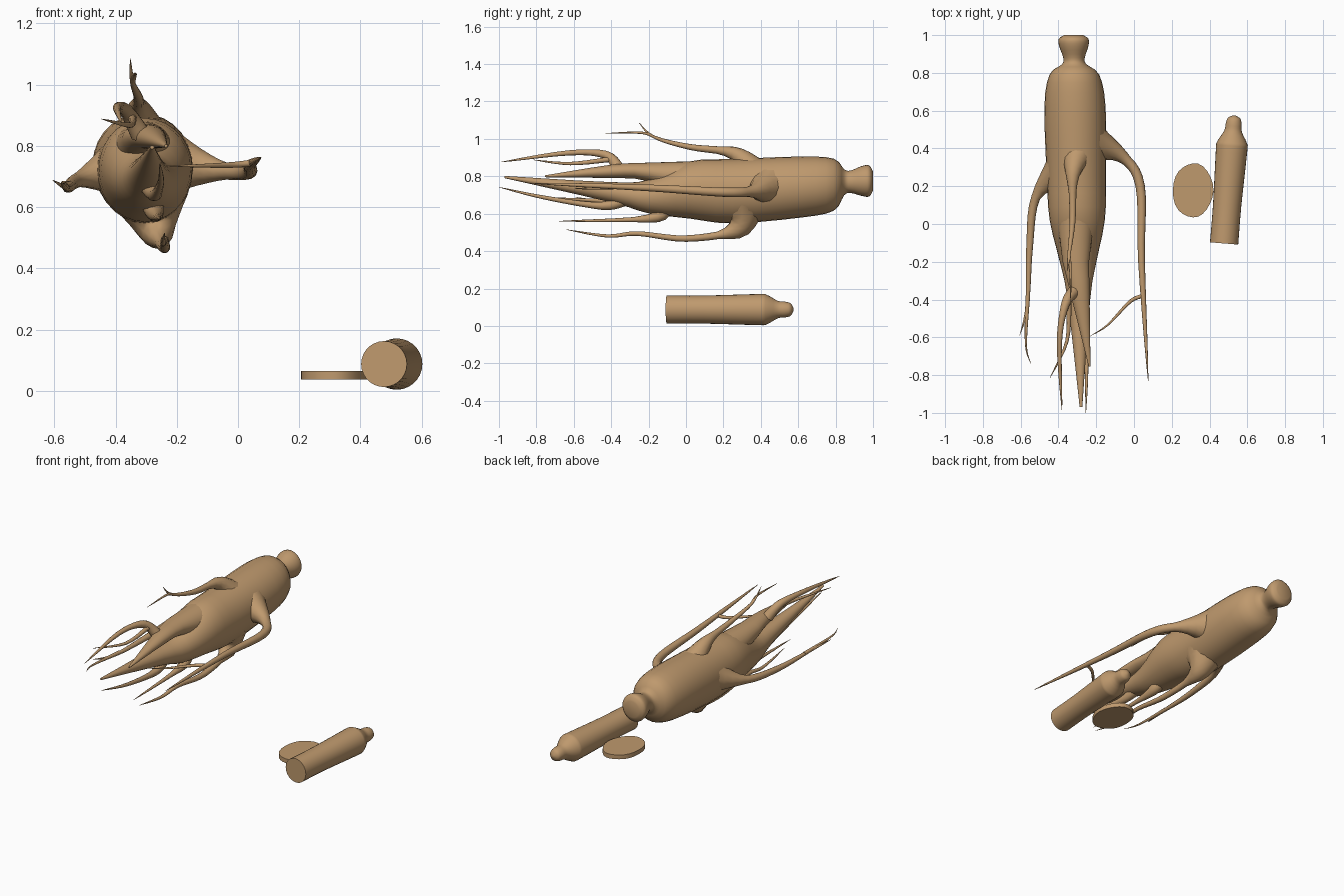
import bpy, bmesh, math
from mathutils import Vector

if "Cube" in bpy.data.objects:
    bpy.data.objects.remove(bpy.data.objects["Cube"])

mat = bpy.data.materials.new("root_tan")
mat.diffuse_color = (0.52, 0.32, 0.155, 1)
mat.use_nodes = True
mat.node_tree.nodes["Principled BSDF"].inputs["Base Color"].default_value = mat.diffuse_color


def spline(pts, steps):
    """Catmull-Rom through rows of numbers."""
    P = [pts[0]] + list(pts) + [pts[-1]]
    out = []
    for i in range(1, len(P) - 2):
        for s in range(steps):
            t = s / steps
            out.append([0.5 * (2 * b + (c - a) * t + (2 * a - 5 * b + 4 * c - d) * t * t
                               + (3 * b - a - 3 * c + d) * t ** 3)
                        for a, b, c, d in zip(P[i - 1], P[i], P[i + 1], P[i + 2])])
    out.append(list(pts[-1]))
    return out


def finish(name, bm):
    bmesh.ops.recalc_face_normals(bm, faces=bm.faces)
    me = bpy.data.meshes.new(name)
    bm.to_mesh(me)
    bm.free()
    me.materials.append(mat)
    ob = bpy.data.objects.new(name, me)
    bpy.context.collection.objects.link(ob)
    bpy.ops.object.select_all(action='DESELECT')
    ob.select_set(True)
    bpy.context.view_layer.objects.active = ob
    bpy.ops.object.shade_smooth_by_angle(angle=math.radians(50))


def skin(name, rows, sides, follow):
    """Skin rings (x, y, z, rx, rz); follow turns the rings along the path."""
    bm = bmesh.new()
    rings = []
    u = Vector((1, 0, 0))
    for i, (x, y, z, ra, rb) in enumerate(rows):
        t = Vector((0, -1, 0))
        if follow:
            t = (Vector(rows[min(i + 1, len(rows) - 1)][:3]) - Vector(rows[max(i - 1, 0)][:3])).normalized()
            if i == 0 and abs(t.x) > 0.8:
                u = Vector((0, 0, 1))
        u = (u - t * u.dot(t)).normalized()
        v = t.cross(u)
        angles = [2 * math.pi * k / sides for k in range(sides)]
        rings.append([bm.verts.new(Vector((x, y, z)) + u * max(ra, .001) * math.cos(a)
                                   + v * max(rb, .001) * math.sin(a)) for a in angles])
    for a, b in zip(rings, rings[1:]):
        for k in range(sides):
            bm.faces.new((a[k], a[(k + 1) % sides], b[(k + 1) % sides], b[k]))
    bm.faces.new(rings[0])
    bm.faces.new(rings[-1])
    finish(name, bm)


def body(name, rows, x_of_y):
    """Elliptical rows (y, z, rx, rz) along y, with the x centre by rule."""
    skin(name, [(x_of_y(y), y, z, a, b) for y, z, a, b in spline(rows, 3)], 28, False)


def root(name, r, flare, *path):
    """Tapering root that flares by an extra radius where it leaves the body."""
    pts = [Vector(p) for p in spline(path, 5)]
    dist = [0]
    for a, b in zip(pts, pts[1:]):
        dist.append(dist[-1] + (b - a).length)
    rows = []
    for p, d in zip(pts, dist):
        w = r * (1 - d / dist[-1]) ** 0.65 + flare * max(0, 1 - d / 0.22) ** 1.5
        rows.append((*p, w, w))
    skin(name, rows, 12, True)


# main body: crown, neck, shoulders and the long lower leg
body("root_body", [
    (1.0, .775, .05, .05), (.98, .775, .079, .083), (.94, .775, .077, .08), (.88, .771, .057, .06),
    (.845, .768, .065, .07), (.79, .755, .132, .139), (.62, .743, .162, .163), (.25, .72, .157, .172),
    (.02, .727, .146, .153), (-.2, .692, .097, .09), (-.4, .715, .06, .054), (-.97, .796, .007, .006)],
    lambda y: -.3 - .02 * y)

# second leg forking off the upper side
body("upper_leg", [(.2, .76, .12, .125), (-.2, .823, .07, .05), (-.4, .826, .047, .036),
                   (-.755, .8, .005, .005)],
     lambda y: -.308 + .131 * max(0, -.2 - y))

# side roots and their branches
root("right_root", .03, .08, (-.22, .43, .745), (-.06, .355, .72), (.033, .2, .715),
     (.04, -.2, .738), (.075, -.83, .763))
root("right_rootlet", .011, 0, (.05, -.38, .745), (-.02, -.41, .738), (-.14, -.535, .735),
     (-.235, -.595, .735))
root("left_root", .028, .08, (-.38, .29, .73), (-.52, .14, .69), (-.553, -.13, .665),
     (-.565, -.43, .665), (-.605, -.59, .688))
root("left_rootlet", .012, 0, (-.562, -.38, .665), (-.572, -.64, .68), (-.545, -.74, .685))
root("top_root", .026, .05, (-.305, .35, .84), (-.325, .25, .925), (-.325, .02, .957),
     (-.345, -.17, 1.01), (-.352, -.25, 1.085))
root("top_rootlet", .008, 0, (-.343, -.17, 1.01), (-.337, -.24, 1.033), (-.335, -.43, 1.03))
root("bottom_root", .024, .1, (-.285, .3, .62), (-.262, .26, .51), (-.24, 0, .467),
     (-.24, -.26, .494), (-.245, -.42, .481), (-.24, -.64, .515))
root("upper_rootlet", .021, .012, (-.32, -.36, .84), (-.365, -.43, .915), (-.395, -.63, .925),
     (-.381, -.99, .876))
root("upper_rootlet_branch", .014, 0, (-.345, -.41, .89), (-.355, -.62, .868), (-.445, -.815, .888))
root("lower_rootlet", .02, .015, (-.29, -.33, .675), (-.27, -.45, .642), (-.252, -.75, .685),
     (-.255, -1, .742))
root("belly_rootlet", .016, .025, (-.285, -.11, .625), (-.268, -.2, .574), (-.255, -.68, .56))

# cut root piece lying on its side, flat at the front end
profile = spline([(-.103, .075), (.1, .075), (.38, .083), (.43, .08), (.49, .047), (.53, .042),
                  (.56, .033), (.575, .006)], 3)
skin("cut_root_piece", [(.477 + .08 * (y + .103), y, .0875, r, r) for y, r in profile], 28, True)

# thin slice: slightly uneven oval disc
bm = bmesh.new()
ring = []
for k in range(24):
    a = 2 * math.pi * k / 24
    w = 1 + .02 * math.sin(2 * a + .8) + .015 * math.cos(5 * a)
    ring.append(bm.verts.new((.312 + .106 * w * math.cos(a), .178 + .145 * w * math.sin(a), .037)))
face = bm.faces.new(ring)
ext = bmesh.ops.extrude_face_region(bm, geom=[face], use_keep_orig=True)
for g in ext["geom"]:
    if isinstance(g, bmesh.types.BMVert):
        g.co.z = .064
finish("root_slice", bm)
